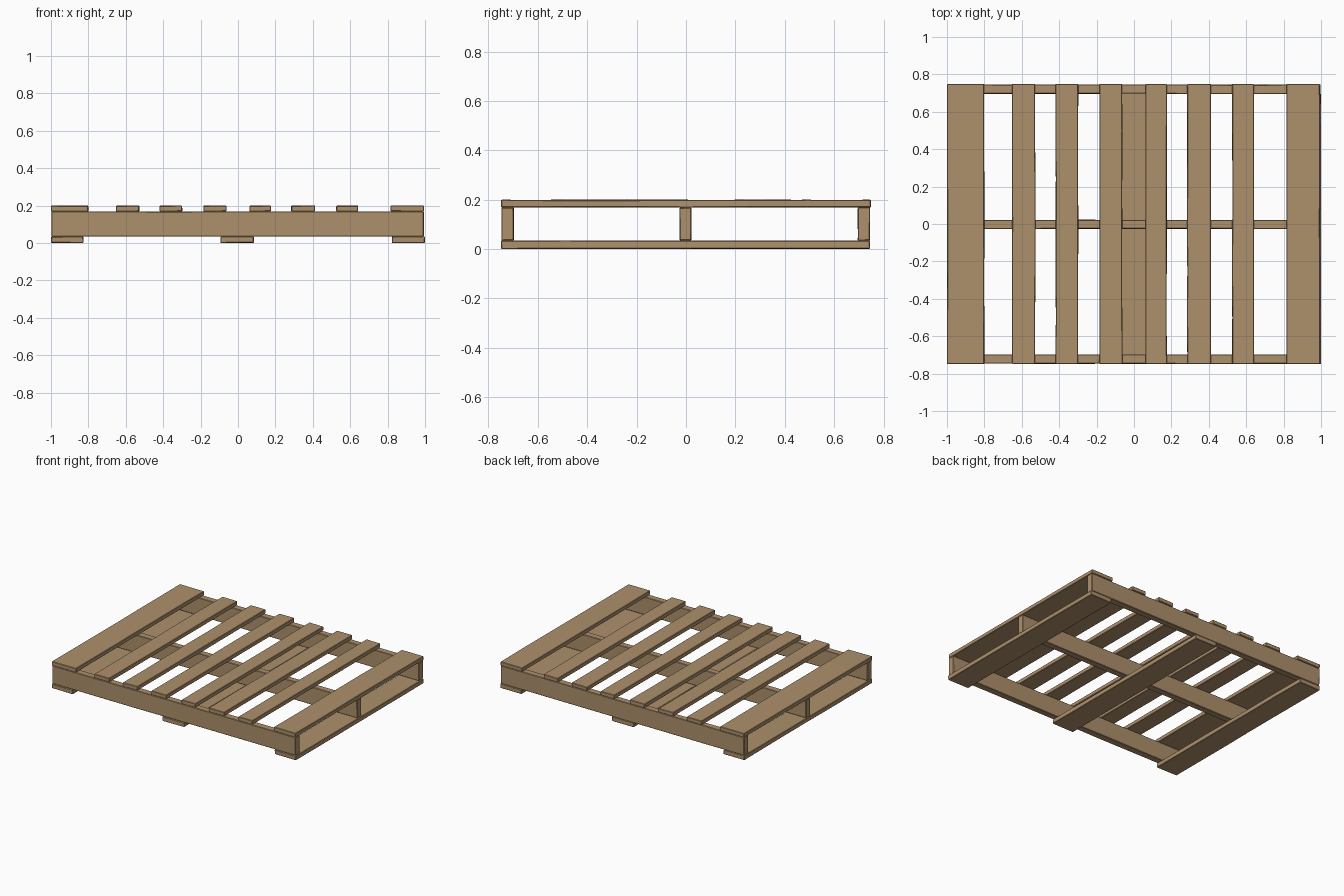
import bpy, bmesh, random
from mathutils import Vector

if "Cube" in bpy.data.objects:
    bpy.data.objects.remove(bpy.data.objects["Cube"])

random.seed(4)

wood = bpy.data.materials.new("wood")
wood.diffuse_color = (0.42, 0.28, 0.15, 1)
wood.use_nodes = True
wood.node_tree.nodes["Principled BSDF"].inputs["Base Color"].default_value = wood.diffuse_color


def plank(name, lo, hi, axis, wear=0.002, segments=6):
    """Rough-sawn plank running along axis, with chipped edges worn inwards."""
    lo, hi = Vector(lo), Vector(hi)
    bm = bmesh.new()
    bmesh.ops.create_cube(bm, size=1)
    for v in bm.verts:
        v.co = Vector([lo[i] + (v.co[i] + 0.5) * (hi[i] - lo[i]) for i in range(3)])
    # cross cuts along the length
    long_edges = [e for e in bm.edges
                  if abs(e.verts[0].co[axis] - e.verts[1].co[axis]) > 1e-4]
    bmesh.ops.subdivide_edges(bm, edges=long_edges, cuts=segments - 1, use_grid_fill=True)
    # slight uneven wear
    mid = (lo + hi) / 2
    for v in bm.verts:
        for i in range(3):
            if abs(v.co[i] - mid[i]) > (hi[i] - lo[i]) * 0.49:
                v.co[i] += random.uniform(0, wear) * (1 if v.co[i] < mid[i] else -1)
    me = bpy.data.meshes.new(name)
    bm.to_mesh(me)
    bm.free()
    ob = bpy.data.objects.new(name, me)
    bpy.context.collection.objects.link(ob)
    me.materials.append(wood)
    # worn corners
    bev = ob.modifiers.new("worn_edges", 'BEVEL')
    bev.width = 0.003
    bev.segments = 1
    bev.limit_method = 'ANGLE'
    bev.angle_limit = 0.8
    return ob


# heights of the three layers
Z0, Z1, Z2, Z3 = 0.0, 0.035, 0.168, 0.2

# deck boards: x start, x end
deck = [(-1.0, -0.80), (-0.653, -0.527), (-0.42, -0.297), (-0.186, -0.062),
        (0.06, 0.176), (0.284, 0.413), (0.524, 0.643), (0.815, 0.995)]
for n, (a, b) in enumerate(deck, 1):
    plank(f"deck_board_{n}", (a, -0.75, Z2), (b, 0.75, Z3), 1)

# bottom boards
bottom = [(-1.0, -0.826), (-0.095, 0.085), (0.822, 1.0)]
for n, (a, b) in enumerate(bottom, 1):
    plank(f"bottom_board_{n}", (a, -0.75, Z0), (b, 0.746, Z1), 1)

# stringers running left to right
stringers = {"front": (-0.748, -0.697), "middle": (-0.027, 0.023), "back": (0.695, 0.746)}
for side, (a, b) in stringers.items():
    plank(f"{side}_stringer", (-0.998, a, Z1 - 0.001), (0.994, b, Z2 + 0.001), 0)
